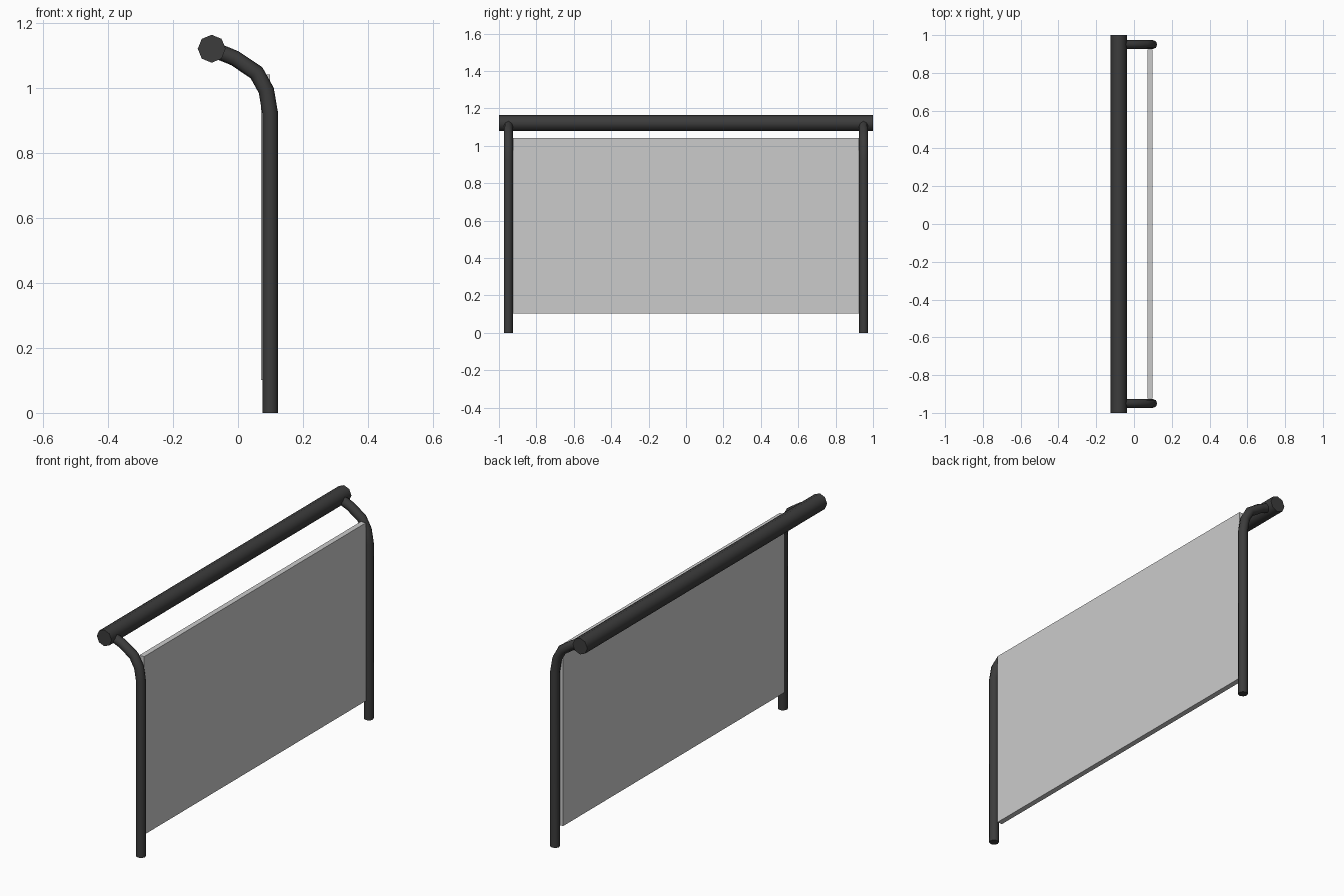
import bpy, bmesh, math
from mathutils import Vector

if "Cube" in bpy.data.objects:
    bpy.data.objects.remove(bpy.data.objects["Cube"])

dark = bpy.data.materials.new("dark_metal")
dark.diffuse_color = (0.045, 0.045, 0.045, 1)
dark.use_nodes = True
dark.node_tree.nodes["Principled BSDF"].inputs["Base Color"].default_value = dark.diffuse_color


def tube(name, path, radius, sides=8):
    """Sweep a mitred round section along a path lying in the xz plane or along y."""
    pts = [Vector(p) for p in path]
    side = Vector((1, 0, 0)) if abs(pts[1].y - pts[0].y) > 1e-6 else Vector((0, 1, 0))
    bm = bmesh.new()
    rings = []
    for i, p in enumerate(pts):
        a = (p - pts[i - 1]).normalized() if i else (pts[1] - p).normalized()
        b = (pts[i + 1] - p).normalized() if i < len(pts) - 1 else a
        t = (a + b).normalized()
        n = t.cross(side) / t.dot(a)
        rings.append([bm.verts.new(p + radius * (math.cos(k * math.tau / sides) * side
                                                 + math.sin(k * math.tau / sides) * n))
                      for k in range(sides)])
    for r, s in zip(rings, rings[1:]):
        for k in range(sides):
            j = (k + 1) % sides
            bm.faces.new((r[k], r[j], s[j], s[k]))
    bm.faces.new(rings[0])
    bm.faces.new(rings[-1])
    bmesh.ops.recalc_face_normals(bm, faces=bm.faces[:])
    mesh = bpy.data.meshes.new(name)
    bm.to_mesh(mesh)
    bm.free()
    obj = bpy.data.objects.new(name, mesh)
    bpy.context.collection.objects.link(obj)
    mesh.materials.append(dark)
    bpy.ops.object.select_all(action='DESELECT')
    obj.select_set(True)
    bpy.context.view_layer.objects.active = obj
    bpy.ops.object.shade_smooth_by_angle(angle=math.radians(60))
    return obj


# Top handrail
tube("handrail", [(-0.081, -1, 1.121), (-0.081, 1, 1.121)], 0.043)

# Bent posts, curving over to the handrail
profile = [(0.099, 0), (0.099, 0.923), (0.087, 0.993), (0.057, 1.047),
           (-0.01, 1.092), (-0.081, 1.121)]
for label, y in (("front", -0.95), ("back", 0.95)):
    tube(label + "_post", [(x, y, z) for x, z in profile], 0.024)

# Infill panel
bpy.ops.mesh.primitive_cube_add(size=1, location=(0.085, 0, 0.572))
panel = bpy.context.object
panel.name = "infill_panel"
panel.scale = (0.028, 1.848, 0.94)
